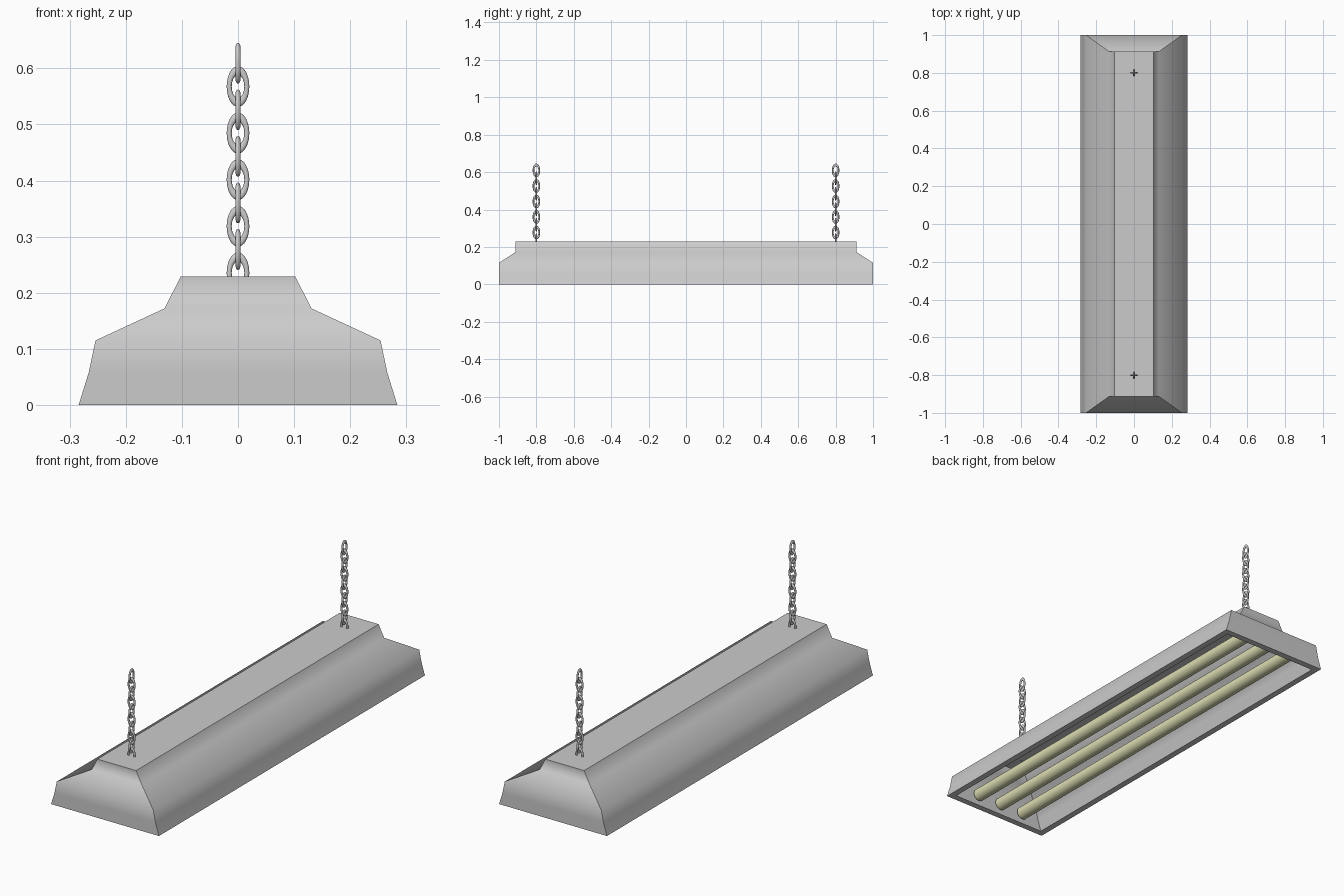
import bpy, bmesh
from math import pi

if "Cube" in bpy.data.objects:
    bpy.data.objects.remove(bpy.data.objects["Cube"])

# Rings as (half width, half length, height)
OUTER = [(0.284, 1.0, 0), (0.266, 1.0, 0.058), (0.254, 1.0, 0.115),
         (0.131, 0.912, 0.172), (0.102, 0.912, 0.229)]
INNER = [(0.254, 0.97, 0), (0.238, 0.97, 0.052), (0.227, 0.97, 0.095),
         (0.113, 0.885, 0.147), (0.086, 0.885, 0.203)]


def make_housing():
    # One closed shell: up the outside, under the rim, up the inside
    bm = bmesh.new()
    rings = [[bm.verts.new((sx * x, sy * y, z))
              for sx, sy in ((-1, -1), (1, -1), (1, 1), (-1, 1))]
             for x, y, z in INNER[::-1] + OUTER]
    bm.faces.new(rings[0])
    bm.faces.new(rings[-1])
    for a, b in zip(rings, rings[1:]):
        for i in range(4):
            j = (i + 1) % 4
            bm.faces.new((a[i], a[j], b[j], b[i]))
    bmesh.ops.recalc_face_normals(bm, faces=bm.faces)
    for f in bm.faces:
        f.smooth = True
    # Crisp corners, caps and rim; soft bends along the profile
    for a, b in zip(rings, rings[1:]):
        for i in range(4):
            bm.edges.get((a[i], b[i])).smooth = False
    n = len(INNER)
    for r in (rings[0], rings[n - 1], rings[n], rings[-1]):
        for i in range(4):
            bm.edges.get((r[i], r[(i + 1) % 4])).smooth = False
    me = bpy.data.meshes.new("housing")
    bm.to_mesh(me)
    bm.free()
    bpy.context.collection.objects.link(bpy.data.objects.new("housing", me))


def make_tube(x, mat):
    bpy.ops.mesh.primitive_cylinder_add(vertices=32, radius=0.03, depth=1.91,
                                        location=(x, 0, 0.042), rotation=(pi / 2, 0, 0))
    ob = bpy.context.object
    ob.name = "lamp_tube"
    ob.data.materials.append(mat)
    bpy.ops.object.shade_smooth_by_angle()


def make_chain(y):
    # Alternating links, each an oval ring turned a quarter from the last
    links = []
    for i in range(10):
        turn = pi / 2 if i % 2 == 0 else 0
        bpy.ops.mesh.primitive_torus_add(major_radius=0.0157, minor_radius=0.0045,
                                         major_segments=32, minor_segments=12,
                                         location=(0, y, 0.609 - 0.0415 * i),
                                         rotation=(pi / 2, 0, turn))
        ob = bpy.context.object
        ob.scale = (1, 1.8, 1)
        links.append(ob)
    for ob in links:
        ob.select_set(True)
    bpy.ops.object.join()
    bpy.context.object.name = "hanging_chain"
    bpy.ops.object.shade_smooth()


glow = bpy.data.materials.new("tube_yellow")
glow.diffuse_color = (0.72, 0.72, 0.45, 1)
glow.use_nodes = True
glow.node_tree.nodes["Principled BSDF"].inputs["Base Color"].default_value = glow.diffuse_color

make_housing()
for x in (-0.13, 0, 0.13):
    make_tube(x, glow)
for y in (-0.8, 0.8):
    make_chain(y)
